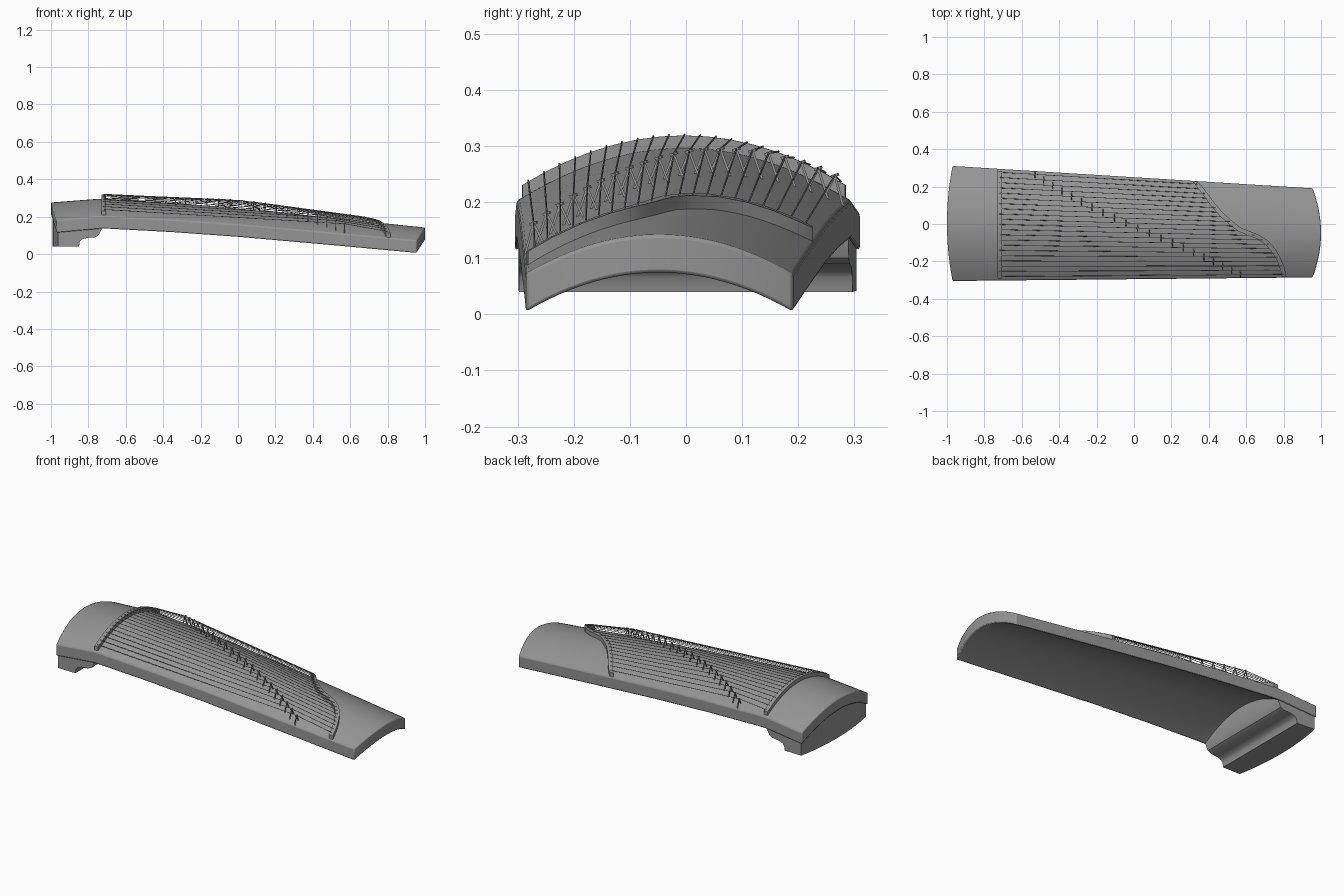
import bpy, bmesh, math
from mathutils import Vector

cube = bpy.data.objects.get("Cube")
if cube:
    bpy.data.objects.remove(cube, do_unlink=True)

grey = bpy.data.materials.new("mid grey")
grey.use_nodes = True
COLOR = (0.3, 0.3, 0.3, 1)
grey.diffuse_color = COLOR
grey.node_tree.nodes["Principled BSDF"].inputs["Base Color"].default_value = COLOR


# Shared shape of the arched, tapering soundboard; v runs -1 (front) to 1 (back)
def interp(pts, x):
    for (xa, a), (xb, b) in zip(pts, pts[1:]):
        if x <= xb:
            break
    return a + (b - a) * (x - xa) / (xb - xa)


EDGE = [(-1, .11), (-.72, .135), (-.35, .115), (0, .09), (.5, .046), (1, .0)]
THICK = 0.068


def side_y(x, v):
    front = interp([(-1, -.305), (1, -.285)], x)
    back = interp([(-1, .312), (1, .188)], x)
    return (front + back) / 2 + v * (back - front) / 2


def under(x, v, lift=0.0):
    arch = interp([(-1, .098), (1, .074)], x)
    return Vector((x, side_y(x, v), interp(EDGE, x) + arch * (1 - v * v) + lift))


def surf(x, v, lift=0.0):
    return under(x, v, THICK + lift)


def v_at(x, y):
    lo, hi = side_y(x, -1), side_y(x, 1)
    return 2 * (y - lo) / (hi - lo) - 1


def finish(name, bm, smooth=None, bevel=0):
    bmesh.ops.recalc_face_normals(bm, faces=bm.faces)
    mesh = bpy.data.meshes.new(name)
    bm.to_mesh(mesh)
    bm.free()
    mesh.materials.append(grey)
    ob = bpy.data.objects.new(name, mesh)
    bpy.context.collection.objects.link(ob)
    if bevel:
        mod = ob.modifiers.new("soft edges", "BEVEL")
        mod.width, mod.segments, mod.limit_method = bevel, 2, "ANGLE"
        mod.angle_limit = math.radians(50)
    if smooth:
        bpy.ops.object.select_all(action="DESELECT")
        ob.select_set(True)
        bpy.context.view_layer.objects.active = ob
        bpy.ops.object.shade_smooth_by_angle(angle=math.radians(smooth))
    return ob


def slab(name, top, bottom, ni, nj, **kw):
    """Closed solid between two grids of points."""
    bm = bmesh.new()
    grids = [[[bm.verts.new(f(i, j)) for j in range(nj + 1)]
              for i in range(ni + 1)] for f in (top, bottom)]
    for g in grids:
        for i in range(ni):
            for j in range(nj):
                bm.faces.new((g[i][j], g[i + 1][j], g[i + 1][j + 1], g[i][j + 1]))
    t, b = grids
    for i in range(ni):
        for j in (0, nj):
            bm.faces.new((t[i][j], t[i + 1][j], b[i + 1][j], b[i][j]))
    for j in range(nj):
        for i in (0, ni):
            bm.faces.new((t[i][j], t[i][j + 1], b[i][j + 1], b[i][j]))
    return finish(name, bm, **kw)


# Arched body with bowed ends
NI, NJ = 40, 24


def body_xv(i, j):
    v = 2 * j / NJ - 1
    bow = 1 - v * v
    xa, xb = -.97 - .03 * bow, .955 + .045 * bow
    return xa + (xb - xa) * i / NI, v


slab("body", lambda i, j: surf(*body_xv(i, j)),
     lambda i, j: under(*body_xv(i, j)), NI, NJ, smooth=35, bevel=.006)

# Stepped foot below the left end
FOOT = [(-.962, .042), (-.85, .04), (-.846, .066), (-.835, .078), (-.81, .086),
        (-.765, .09), (-.745, .1), (-.73, .132)]


def foot_point(i, j, top):
    x, z = FOOT[i]
    v = 2 * j / NJ - 1
    if i == 0:
        x -= .03 * (1 - v * v)
    p = under(x, v * .98, .008)
    if not top:
        p.z = z
    return p


slab("foot", lambda i, j: foot_point(i, j, True),
     lambda i, j: foot_point(i, j, False), len(FOOT) - 1, NJ, smooth=35)

# Straight nut rail across the left
NUT_X, NUT_H = -.718, .022


def nut_point(i, j, lift):
    return surf(NUT_X + (i - .5) * .024, (2 * j / 14 - 1) * .965, lift)


slab("left_nut_rail", lambda i, j: nut_point(i, j, NUT_H),
     lambda i, j: nut_point(i, j, -.01), 1, 14)

# S-shaped rail on the right, described from back to front as (y, x)
S_PATH = [(-.284, .803), (-.24, .794), (-.19, .775), (-.14, .745), (-.1, .71),
          (-.07, .665), (-.05, .615), (-.03, .565), (0, .525), (.05, .468),
          (.1, .425), (.15, .388), (.2, .35), (.232, .325)]
RAIL_H = .024


def rail_point(i, j, lift):
    y, x = S_PATH[j]
    ya, xa = S_PATH[max(j - 1, 0)]
    yb, xb = S_PATH[min(j + 1, len(S_PATH) - 1)]
    along = Vector((xb - xa, yb - ya)).normalized()
    off = (i - .5) * .024
    x, y = x + along.y * off, y - along.x * off
    return surf(x, max(-.99, min(.99, v_at(x, y))), lift)


slab("curved_rail", lambda i, j: rail_point(i, j, RAIL_H),
     lambda i, j: rail_point(i, j, -.008), 1, len(S_PATH) - 1, smooth=35)


# Strings, each lifted by its own two-legged movable bridge
def bar(bm, a, b, r, sides=6):
    d = b - a
    side = d.cross(Vector((1, 0, 0)))
    if side.length < d.length * .3:
        side = d.cross(Vector((0, 0, 1)))
    side.normalize()
    other = d.cross(side).normalized()
    rings = []
    for p in (a, b):
        rings.append([bm.verts.new(p + r * (math.cos(t) * side + math.sin(t) * other))
                      for t in (math.tau * (k + .5) / sides for k in range(sides))])
    for k in range(sides):
        n = (k + 1) % sides
        bm.faces.new((rings[0][k], rings[0][n], rings[1][n], rings[1][k]))
    for ring in rings:
        bm.faces.new(ring)


def rail_x(v):
    x = .55
    for _ in range(25):
        x = (x + interp(S_PATH, side_y(x, v))) / 2
    return x


strings, bridges = bmesh.new(), bmesh.new()
COUNT, POST_H = 21, .044
for k in range(COUNT):
    t = k / (COUNT - 1)
    v = .94 - 1.87 * t
    px = -.53 + 1.1 * t + .025 * math.sin(math.tau * t) * -1
    apex = surf(px, v, POST_H)
    bar(strings, surf(NUT_X, v, NUT_H + .001), apex, .0017, 5)
    xr = rail_x(v)
    bar(strings, apex, surf(xr, v, RAIL_H + .001), .0017, 5)
    for s in (-1, 1):
        foot_v = max(-.99, min(.99, v_at(px, apex.y + s * .018)))
        bar(bridges, surf(px, foot_v, -.002), apex, .003, 4)
    bar(bridges, apex - Vector((.004, .006, .002)), apex + Vector((.004, .006, .002)), .0035, 4)
finish("strings", strings, smooth=80)
finish("movable_bridges", bridges)
